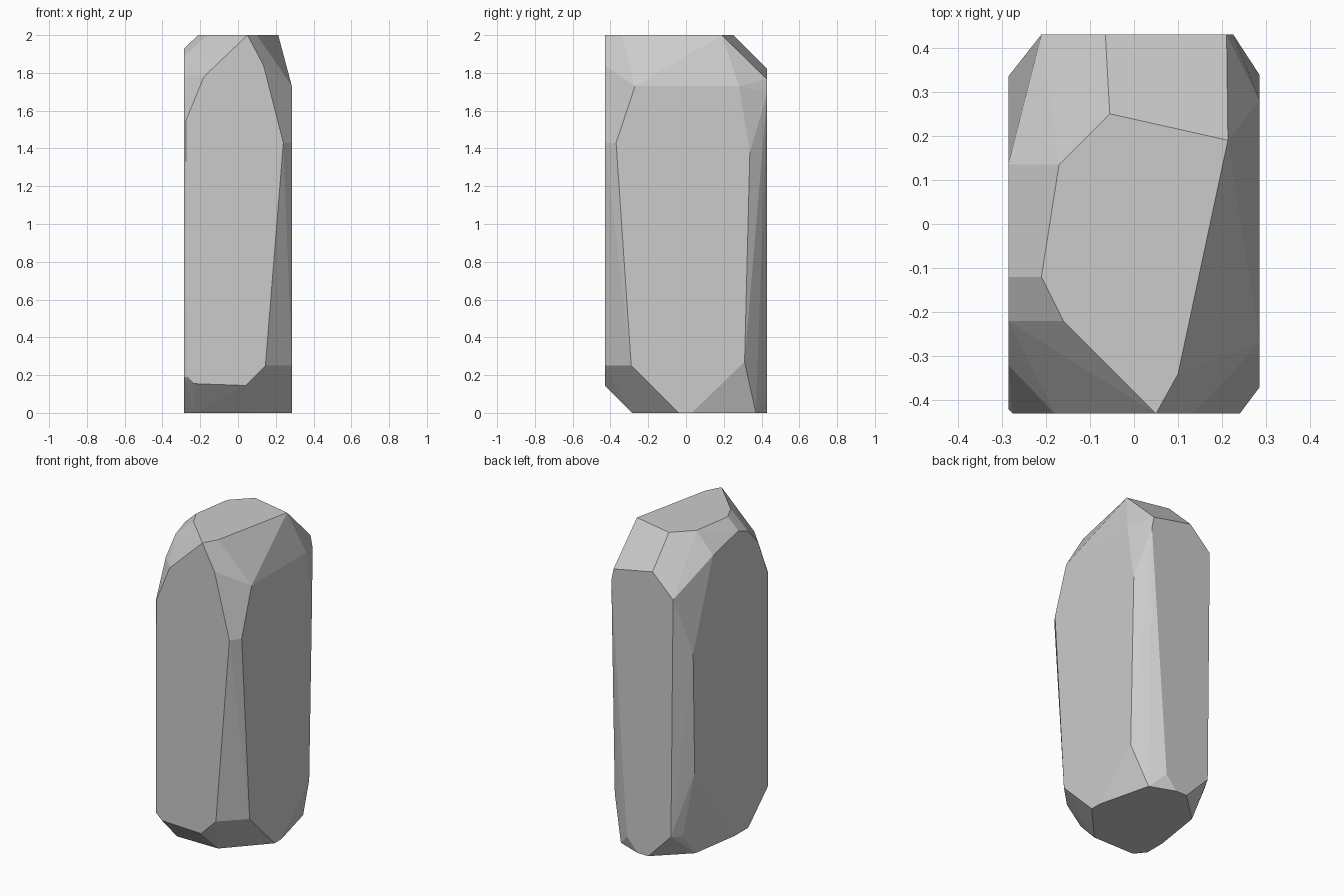
import bpy, bmesh
from math import radians

if "Cube" in bpy.data.objects:
    bpy.data.objects.remove(bpy.data.objects["Cube"])

X, Y, H = 0.285, 0.43, 2.0

# Outlines of the six flat sides of the faceted stone, each in its own plane
front = [(0.05, 2), (-0.18, 1.78), (-0.275, 1.55), (-0.27, 0.19), (-0.235, 0.155),
         (0.04, 0.145), (0.145, 0.25), (0.24, 1.43), (0.135, 1.84)]
back = [(0.21, 1.765), (-0.065, 1.82), (-0.21, 1.68), (-0.195, 0.165),
        (-0.035, 0), (0.04, 0), (0.115, 0.085), (0.225, 1.69)]
right = [(-0.27, 1.73), (0.28, 1.73), (0.338, 1.38), (0.31, 0.27),
         (0.03, 0), (-0.04, 0), (-0.29, 0.25), (-0.37, 1.43)]
left = [(0.135, 1.87), (-0.12, 1.93), (-0.22, 1.89), (-0.32, 1.78), (-0.42, 1.54),
        (-0.42, 0.19), (-0.22, 0), (-0.085, 0), (0.32, 0.55), (0.335, 1.32)]
top = [(-0.055, 0.25), (-0.17, 0.135), (-0.21, -0.12), (-0.16, -0.22),
       (0.05, -0.43), (0.1, -0.34), (0.213, 0.19)]
bottom = [(0.2, 0.37), (-0.235, 0.24), (-0.23, -0.285), (0.06, -0.285)]

points = [(a, -Y, b) for a, b in front] + [(a, Y, b) for a, b in back]
points += [(X, a, b) for a, b in right] + [(-X, a, b) for a, b in left]
points += [(a, b, H) for a, b in top] + [(a, b, 0) for a, b in bottom]
points.append((-0.23, 0.36, 0.15))  # lower end of the back left bevel

# Wrap the outlines in a hull so the bevel facets fill in between
bm = bmesh.new()
for p in points:
    bm.verts.new(p)
bmesh.ops.remove_doubles(bm, verts=bm.verts, dist=0.004)
hull = bmesh.ops.convex_hull(bm, input=bm.verts)
loose = {g for g in hull["geom_interior"] + hull["geom_unused"]
         if isinstance(g, bmesh.types.BMVert)}
bmesh.ops.delete(bm, geom=list(loose), context='VERTS')
bmesh.ops.dissolve_limit(bm, angle_limit=radians(2), verts=bm.verts, edges=bm.edges)
bmesh.ops.recalc_face_normals(bm, faces=bm.faces)

mesh = bpy.data.meshes.new("stone")
bm.to_mesh(mesh)
bm.free()
bpy.context.collection.objects.link(bpy.data.objects.new("stone", mesh))
